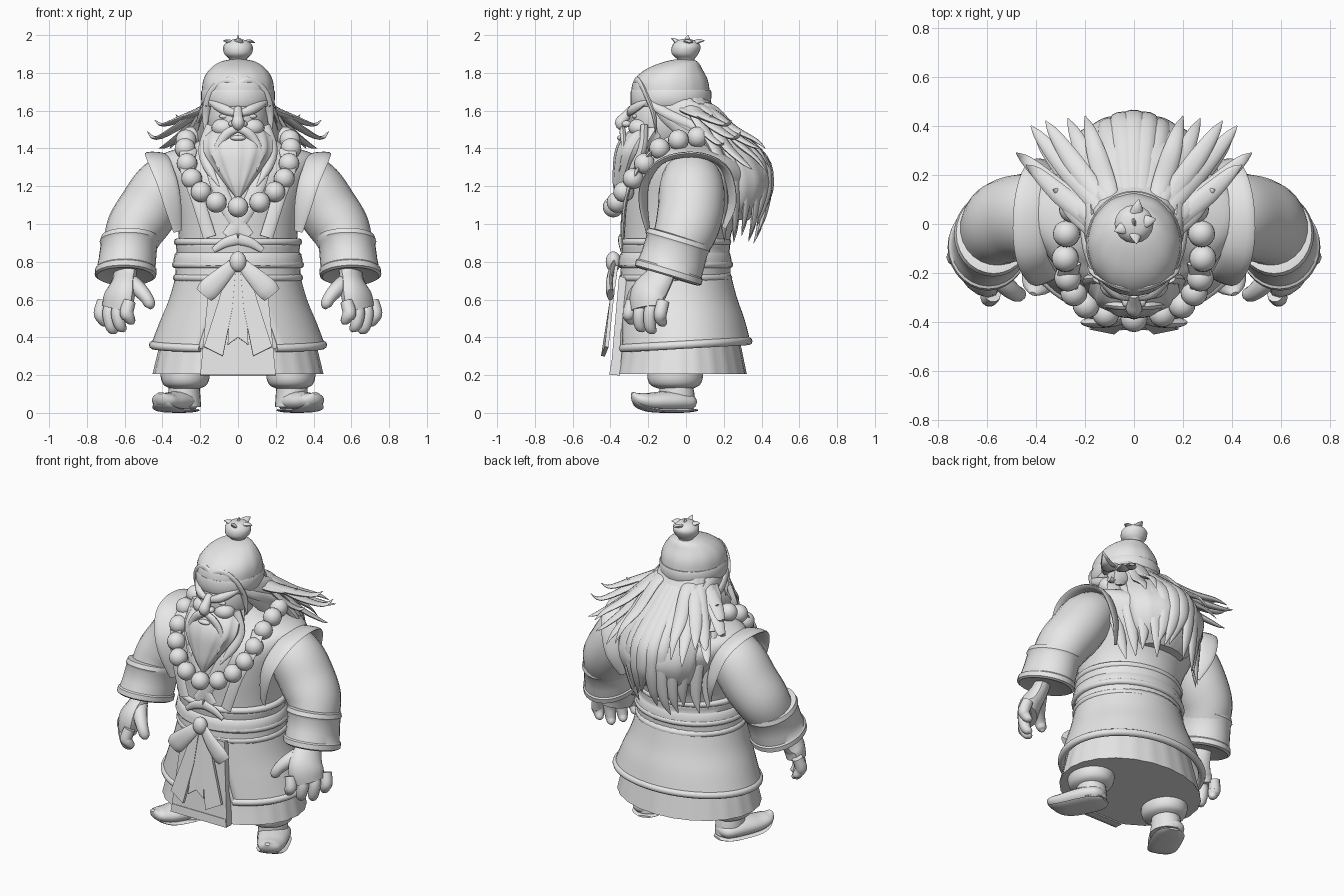
import bpy, bmesh, math, random
from mathutils import Vector

random.seed(4)
GREY = bpy.data.materials.new("clay_grey")
GREY.diffuse_color = (0.8, 0.8, 0.8, 1)


def finish(name, bm, mirror=False, angle=40, thick=0):
    bmesh.ops.recalc_face_normals(bm, faces=bm.faces)
    me = bpy.data.meshes.new(name)
    bm.to_mesh(me)
    bm.free()
    me.materials.append(GREY)
    ob = bpy.data.objects.new(name, me)
    bpy.context.collection.objects.link(ob)
    if thick:
        m = ob.modifiers.new("thickness", 'SOLIDIFY')
        m.thickness, m.offset = thick, 0
    if mirror:
        ob.modifiers.new("mirror", 'MIRROR')
    if angle:
        bpy.ops.object.select_all(action='DESELECT')
        ob.select_set(True)
        bpy.context.view_layer.objects.active = ob
        bpy.ops.object.shade_smooth_by_angle(angle=math.radians(angle))
    return ob


def smooth(pts, n=4):
    """Catmull-Rom resampling of tuples of any length."""
    p = [Vector(q) for q in pts]
    out = []
    for i in range(len(p) - 1):
        a, b, c, d = p[max(i - 1, 0)], p[i], p[i + 1], p[min(i + 2, len(p) - 1)]
        for k in range(n):
            t = k / n
            out.append(b + (c - a) * t / 2 + (a * 2 - b * 5 + c * 4 - d) * t * t / 2
                       + (b * 3 - a - c * 3 + d) * t ** 3 / 2)
    return out + [p[-1]]


def skin(bm, rings, closed=True, caps=True):
    n = len(rings[0])
    for r0, r1 in zip(rings, rings[1:]):
        for i in range(n if closed else n - 1):
            j = (i + 1) % n
            bm.faces.new((r0[i], r0[j], r1[j], r1[i]))
    if caps:
        bm.faces.new(rings[0])
        bm.faces.new(rings[-1])


def sweep(name, pts, flat=1.0, ref=(0, 0, 1), mirror=False, sides=10, n=4, axis=None, center=None):
    """Tube through (x, y, z, radius); thickness along ref (or away from center) is scaled by flat."""
    q = smooth(pts, n)
    bm, rings = bmesh.new(), []
    for i, p in enumerate(q):
        t = Vector(axis) if axis else q[min(i + 1, len(q) - 1)].xyz - q[max(i - 1, 0)].xyz
        t.normalize()
        a = t.cross(p.xyz - Vector(center) if center else Vector(ref)).normalized()
        b = a.cross(t)
        r = max(p[3], 0.002)
        ang = [2 * math.pi * k / sides for k in range(sides)]
        rings.append([bm.verts.new(p.xyz + a * r * math.cos(u) + b * r * flat * math.sin(u)) for u in ang])
    skin(bm, rings)
    return finish(name, bm, mirror)


def loft(name, rows, x=0, mirror=False, sides=40, pleat=0, n=4):
    """Stacked ellipses from rows (z, half width, front y, back y)."""
    bm, rings = bmesh.new(), []
    for z, rx, y0, y1 in smooth(rows, n):
        ring = []
        for k in range(sides):
            u = 2 * math.pi * k / sides
            f = 1 + pleat * math.cos(u * sides / 4)
            ring.append(bm.verts.new((x + rx * f * math.sin(u), (y0 + y1) / 2 - (y1 - y0) / 2 * f * math.cos(u), z)))
        rings.append(ring)
    skin(bm, rings)
    return finish(name, bm, mirror)


def ball(name, loc, size, mirror=False):
    bm = bmesh.new()
    bmesh.ops.create_uvsphere(bm, u_segments=20, v_segments=12, radius=1)
    for v in bm.verts:
        v.co = Vector(loc) + Vector(c * s for c, s in zip(v.co, size))
    return finish(name, bm, mirror)


def plate(name, pts, thick=0.02, mirror=False):
    bm = bmesh.new()
    bm.faces.new([bm.verts.new(p) for p in pts])
    return finish(name, bm, mirror, 0, thick)


# Robe body, underskirt and sash
loft("torso", [(0.7, .31, -.33, .22), (0.95, .315, -.33, .24), (1.1, .35, -.33, .33), (1.25, .4, -.31, .38),
               (1.33, .42, -.25, .33), (1.375, .39, -.19, .25), (1.42, .25, -.17, .18), (1.48, .13, -.16, .1)])
loft("underskirt", [(.205, .45, -.39, .32), (.35, .415, -.36, .29), (.55, .36, -.34, .25), (.72, .31, -.32, .22)],
     sides=96, pleat=.006)
loft("sash", [(.69, .32, -.335, .225), (.70, .335, -.35, .235), (.77, .33, -.345, .235), (.78, .345, -.36, .245),
              (.84, .335, -.35, .235), (.85, .325, -.34, .23), (.90, .33, -.345, .235), (.92, .315, -.33, .22)], n=2)
for z, w in ((.715, .325), (.785, .33), (.905, .32)):
    sweep("sash_cord", [(w * math.sin(u * math.pi / 16), -.055 - (w - .045) * math.cos(u * math.pi / 16), z, .02)
                        for u in range(33)], n=1)

# Open overskirt with a rolled hem and front bands
rows = [(.74, .315, -.055, .28, .28), (.6, .355, -.045, .305, .33), (.48, .405, -.03, .33, .4), (.36, .45, -.02, .35, .46)]
bm, rings, edge = bmesh.new(), [], []
for z, rx, cy, ry, gap in smooth(rows):
    us = [gap + (2 * math.pi - 2 * gap) * k / 48 for k in range(49)]
    pts = [Vector((rx * math.sin(u), cy - ry * math.cos(u), z - .02 * math.cos(u) * (.74 - z) / .38)) for u in us]
    rings.append([bm.verts.new(p) for p in pts])
    edge.append((*pts[0], .014))
    hem = [(*p, .022) for p in pts]
skin(bm, rings, closed=False, caps=False)
finish("overskirt", bm, thick=.02)
sweep("overskirt_hem", hem, n=1)
sweep("overskirt_edge", edge, ref=(0, 1, 0), mirror=True, n=1)

# Front apron with a border, sash tails, bow and knot
plate("apron", [(-.15, -.33, .72), (.15, -.33, .72), (.2, -.375, .2), (-.2, -.375, .2)], .05)
plate("apron_border", [(-.19, -.396, .25), (.19, -.396, .25), (.2, -.401, .2), (-.2, -.401, .2)], .009)
plate("sash_tail", [(.01, -.37, .78), (.05, -.37, .78), (.1, -.393, .6), (.18, -.42, .35), (.08, -.44, .3),
                    (.03, -.4, .55)], .02, True)
plate("sash_tail_fold", [(0, -.37, .76), (.03, -.37, .76), (.045, -.4, .55), (.055, -.425, .36), (0, -.42, .4)], .016, True)
sweep("bow_loop", [(.02, -.38, .79, .03), (.08, -.4, .73, .045), (.15, -.405, .66, .058), (.18, -.4, .625, .05)],
      .35, (0, 1, 0), True)
ball("bow_knot", (0, -.385, .8), (.045, .04, .055))

# Vest lapels, chest folds and wide stiff shoulder flaps
sweep("lapel", [(.26, -.16, 1.4, .045), (.27, -.25, 1.3, .04), (.22, -.315, 1.15, .035), (.15, -.335, .93, .035)],
      .3, (0, 1, 0), True)
sweep("inner_collar", [(.15, -.2, 1.4, .04), (.12, -.3, 1.25, .04), (.05, -.33, 1.08, .04), (-.05, -.335, .93, .04)],
      .3, (0, 1, 0), True)
sweep("chest_fold", [(.0, -.345, .92, .03), (.07, -.345, .9, .025), (.13, -.34, .86, .015)], .5, (0, 1, 0), True)
sweep("shoulder_flap", [(.32, -.2, .96, .025), (.345, -.225, 1.1, .05), (.375, -.215, 1.22, .06), (.415, -.14, 1.325, .064),
                        (.428, -.02, 1.365, .066), (.42, .11, 1.355, .064), (.39, .21, 1.285, .06), (.35, .245, 1.12, .045),
                        (.31, .2, .98, .02)], .22, mirror=True, center=(.455, .02, 1.08), sides=12)

# Sleeves and broad tilted cuffs
sweep("sleeve", [(.32, .03, 1.26, .14), (.40, .03, 1.185, .16), (.475, .025, 1.075, .162), (.545, 0, .97, .155),
                 (.58, -.05, .86, .135)], 1.08, (0, 1, 0), True, 24)
cuff_axis = (.02, -.3, -1)
sweep("cuff", [(.572, -.035, .935, .13), (.572, -.037, .93, .152), (.575, -.043, .905, .158), (.577, -.047, .89, .15),
               (.586, -.07, .81, .152), (.592, -.085, .765, .155), (.593, -.088, .758, .163), (.596, -.095, .73, .163),
               (.597, -.098, .722, .15), (.597, -.094, .735, .09)], 1.13, (0, 1, 0), True, 28, 1, cuff_axis)

# Hands with curled fingers
sweep("palm", [(.595, -.11, .8, .085), (.6, -.14, .72, .085), (.625, -.2, .63, .108), (.645, -.205, .55, .1)],
      .6, (.065, -.05, 0), True, 14)
for i, tip in enumerate((.48, .44, .43, .47)):
    x, y = .575 + .046 * i, -.285 + .055 * i
    sweep("finger", [(x, y, .59, .034), (x + .015, y - .015, .53, .036), (x + .005, y - .015, tip + .03, .032),
                     (x - .012, y, tip, .022), (x - .016, y + .004, tip - .012, .004)], 1, (0, 1, 0), True)
sweep("thumb", [(.58, -.17, .7, .045), (.53, -.24, .66, .042), (.485, -.28, .61, .034), (.465, -.285, .57, .028),
                (.462, -.28, .55, .005)], 1, (0, 1, 0), True)

# Trousers and curled boots
loft("trouser_puff", [(.3, .12, -.19, .08), (.2, .13, -.205, .09), (.15, .115, -.19, .075), (.13, .08, -.15, .04)], .28, True, 24)
loft("boot_shaft", [(.17, .08, -.14, .03), (.1, .085, -.14, .045), (.03, .09, -.15, .05)], .285, True, 24)
sweep("boot_foot", [(.265, .045, .05, .03), (.275, .02, .055, .075), (.3, -.05, .06, .095), (.34, -.13, .06, .092),
                    (.375, -.2, .06, .08), (.4, -.255, .075, .06), (.41, -.285, .105, .015)], .58, (0, 0, 1), True, 16)
sweep("boot_sole", [(.26, .05, .014, .04), (.28, 0, .014, .085), (.32, -.09, .014, .095), (.37, -.19, .018, .085),
                    (.4, -.255, .042, .055), (.412, -.288, .09, .01)], .15, (0, 0, 1), True, 12)

# Head and face
ball("head", (0, -.11, 1.56), (.165, .19, .2))
ball("cheek", (.075, -.245, 1.51), (.065, .06, .05), True)
sweep("nose", [(0, -.285, 1.61, .022), (0, -.32, 1.57, .027), (0, -.345, 1.535, .034), (0, -.32, 1.51, .025)], 1, (0, 1, 0))
ball("nostril", (.03, -.315, 1.53), (.02, .025, .018), True)
sweep("brow", [(.015, -.3, 1.585, .018), (.07, -.285, 1.605, .026), (.125, -.235, 1.635, .02), (.16, -.19, 1.66, .003)],
      .8, (0, 1, 0), True)
ball("eye", (.07, -.27, 1.57), (.03, .015, .013), True)

# Beard, moustache and sideburn locks
loft("beard", [(1.13, .004, -.365, -.345), (1.2, .06, -.385, -.28), (1.29, .125, -.385, -.21), (1.38, .18, -.375, -.15),
               (1.45, .18, -.345, -.1), (1.51, .155, -.28, -.08)], sides=56, pleat=.03)
sweep("moustache", [(.0, -.335, 1.505, .018), (.05, -.335, 1.485, .024), (.095, -.33, 1.43, .022), (.115, -.335, 1.36, .016),
                    (.1, -.355, 1.28, .003)], .7, (0, 1, 0), True)
sweep("beard_lock", [(.14, -.22, 1.52, .03), (.175, -.23, 1.4, .035), (.155, -.28, 1.3, .028), (.1, -.33, 1.2, .003)],
      .7, (0, 1, 0), True)
ball("lower_lip", (0, -.345, 1.455), (.04, .02, .015))

# Cap with band, front swirl, and top knot
loft("cap", [(1.63, .18, -.285, .115), (1.68, .19, -.29, .125), (1.76, .183, -.275, .115), (1.82, .148, -.21, .085),
             (1.86, .09, -.11, .06), (1.875, .01, -.03, .01)], sides=48, pleat=.006)
loft("cap_band", [(1.625, .18, -.285, .12), (1.63, .192, -.293, .13), (1.7, .196, -.293, .135), (1.71, .185, -.285, .125)], n=2)
sweep("cap_swirl", [(0, -.272, 1.735, .018), (.05, -.26, 1.76, .02), (.11, -.235, 1.735, .02), (.155, -.205, 1.67, .02),
                    (.17, -.17, 1.58, .02), (.175, -.16, 1.48, .003)], .6, (0, 1, 0), True)
loft("top_knot", [(1.84, .05, -.05, .05), (1.87, .045, -.045, .045), (1.9, .072, -.075, .065), (1.94, .078, -.075, .078),
                  (1.97, .05, -.05, .05), (1.98, .005, -.01, .01)], sides=16)
for dx, dy, z in ((.09, .02, 1.96), (-.08, -.03, 1.97), (.01, -.08, 1.985), (.02, .1, 1.97), (0, .01, 2.0)):
    sweep("knot_tuft", [(0, 0, 1.93, .035), (dx * .6, dy * .6, 1.965, .025), (dx, dy, z, .002)], .5, (.3, .2, 1))

# Bead necklace
beads = [(0, -.385, 1.09), (.115, -.365, 1.115), (.195, -.33, 1.17), (.245, -.28, 1.24), (.27, -.22, 1.32),
         (.28, -.14, 1.4), (.275, -.04, 1.445), (.25, .06, 1.46)]
for i, p in enumerate(beads):
    ball("bead", p, (.055,) * 3, mirror=i > 0)

# Back hair: core mass, hair over the temples, long locks and windblown side locks
loft("hair_mass", [(1.68, .16, -.08, .11), (1.58, .18, -.04, .18), (1.46, .23, .02, .32), (1.34, .27, .05, .41),
                   (1.22, .27, .08, .45), (1.1, .23, .12, .405), (1.02, .15, .16, .33)], sides=56, pleat=.012)
sweep("temple_hair", [(.15, -.17, 1.64, .02), (.165, -.1, 1.61, .07), (.175, 0, 1.56, .1), (.19, .1, 1.48, .1),
                      (.21, .2, 1.38, .06)], .35, (1, 0, 0), True, 14)
for i in range(4):
    sweep("temple_lock", [(.165, -.19 + .03 * i, 1.64, .02), (.195, -.1 + .04 * i, 1.585 - .02 * i, .026),
                          (.215, .02 + .03 * i, 1.53 - .03 * i, .024), (.26, .15 + .03 * i, 1.47 - .03 * i, .003)],
          .5, (1, 0, .2), True)
for i in range(13):
    u = (i - 6) / 6
    w, j = math.cos(u * 1.3), random.uniform(-.06, .06)
    sweep("hair_lock", [(.15 * u, .08 * w, 1.66, .03), (.21 * u, .03 + .2 * w, 1.52, .045),
                        (.29 * u, .09 + .32 * w, 1.35, .05), (.31 * u, .1 + .345 * w, 1.21, .042),
                        (.28 * u + j * .4, .12 + .3 * w, 1.06 + j, .03), (.27 * u + j, .14 + .24 * w, .95 + j, .002)],
          .5, (u * .6, 1, .2))
# each tip: x, y, z and how far its end curls up or droops
tips = [(.48, .29, 1.46, .03), (.42, .4, 1.42, -.02), (.44, .24, 1.53, .02), (.36, .42, 1.45, -.05), (.33, .14, 1.56, .02),
        (.4, .35, 1.33, -.04), (.27, .43, 1.35, -.08), (.2, .44, 1.4, -.1), (.34, .2, 1.43, .0)]
for x, y, z, curl in tips:
    g = y / math.hypot(x, y)
    root = (.18 - .1 * g, -.14 + .24 * g, 1.64)
    sweep("side_lock", [(*root, .03), (root[0] + .2 * (x - root[0]), root[1] + .22 * (y - root[1]), 1.605, .04),
                        (root[0] + .55 * (x - root[0]), root[1] + .55 * (y - root[1]), z * .65 + 1.61 * .35, .04),
                        (x * .9, y * .87, z - .005, .024), (x, y, z + curl, .002)], .4, (.4 * x, .4 * y, 1), True)
